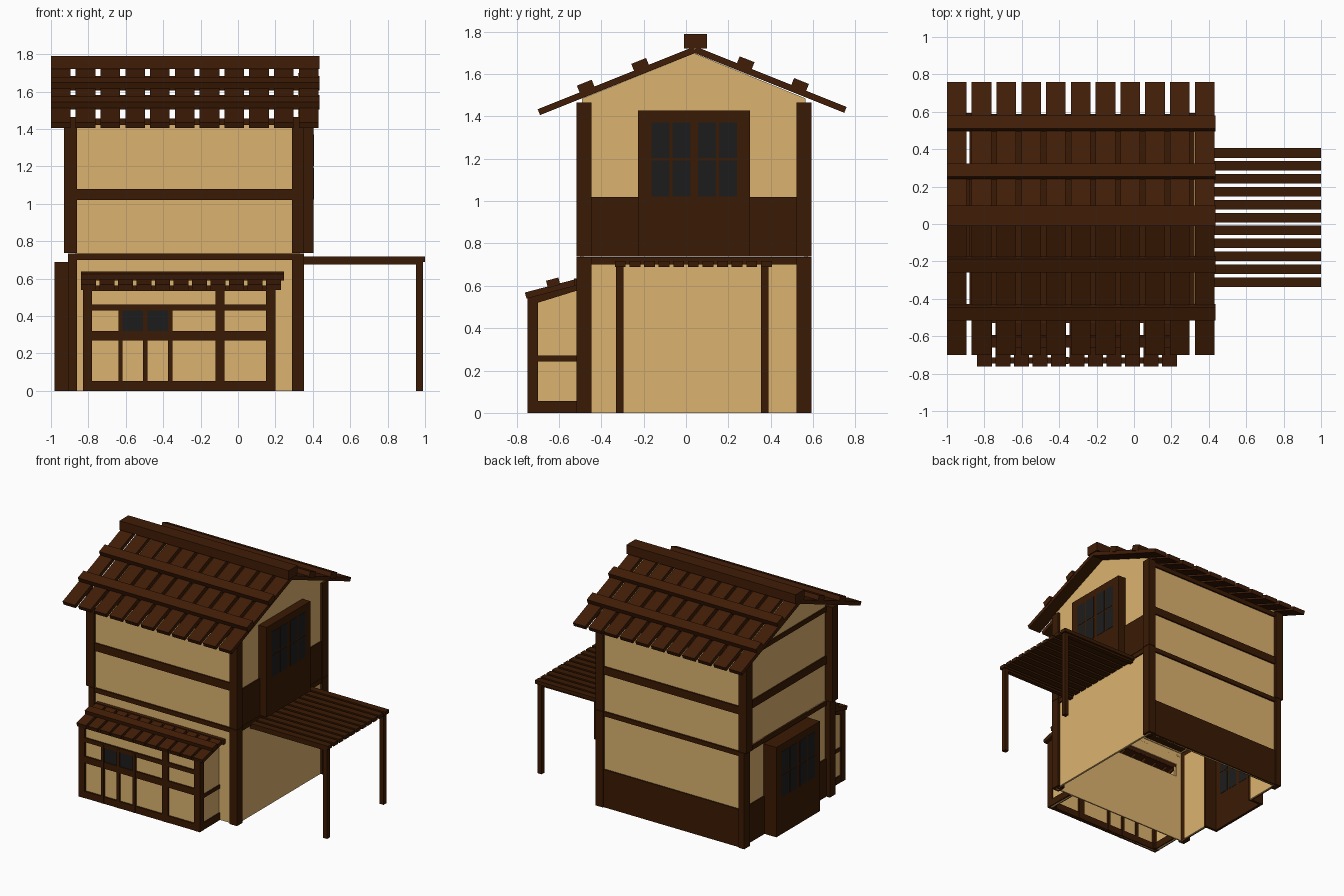
import bpy, bmesh, math
from mathutils import Matrix

if "Cube" in bpy.data.objects:
    bpy.data.objects.remove(bpy.data.objects["Cube"])


def material(name, rgb):
    m = bpy.data.materials.new(name)
    m.diffuse_color = (*rgb, 1)
    m.use_nodes = True
    m.node_tree.nodes["Principled BSDF"].inputs["Base Color"].default_value = m.diffuse_color
    return m


WOOD = material("dark_wood", (0.042, 0.010, 0.001))
ROOF = material("roof_wood", (0.052, 0.012, 0.002))
WALL = material("tan_plaster", (0.72, 0.45, 0.16))
GLASS = material("dark_glass", (0.012, 0.012, 0.012))


def finish(bm, name, mat):
    bmesh.ops.recalc_face_normals(bm, faces=bm.faces)
    me = bpy.data.meshes.new(name)
    bm.to_mesh(me)
    bm.free()
    me.materials.append(mat)
    ob = bpy.data.objects.new(name, me)
    bpy.context.collection.objects.link(ob)
    return ob


def box(name, x0, x1, y0, y1, z0, z1, mat=WOOD):
    bm = bmesh.new()
    m = Matrix.Translation(((x0 + x1) / 2, (y0 + y1) / 2, (z0 + z1) / 2))
    bmesh.ops.create_cube(bm, size=1, matrix=m @ Matrix.Diagonal((x1 - x0, y1 - y0, z1 - z0, 1)))
    return finish(bm, name, mat)


def prism(name, x0, x1, profile, mat):
    """Extrude a (y, z) profile from x0 to x1."""
    bm = bmesh.new()
    f = bm.faces.new([bm.verts.new((x0, y, z)) for y, z in profile])
    r = bmesh.ops.extrude_face_region(bm, geom=[f])
    vs = [v for v in r["geom"] if isinstance(v, bmesh.types.BMVert)]
    bmesh.ops.translate(bm, verts=vs, vec=(x1 - x0, 0, 0))
    return finish(bm, name, mat)


def plank(name, x0, x1, a, b, thick, mat, lift=0):
    """Board along x whose cross-section follows the line a-b in (y, z)."""
    ang = math.atan2(b[1] - a[1], b[0] - a[0])
    s = 1 if math.cos(ang) > 0 else -1
    ny, nz = -math.sin(ang) * s, math.cos(ang) * s
    lo, hi = lift - thick / 2, lift + thick / 2
    pts = [(p[0] + ny * h, p[1] + nz * h) for p, h in ((a, lo), (b, lo), (b, hi), (a, hi))]
    return prism(name, x0, x1, pts, mat)


# lower front wall, open behind the bay roof
for x0, x1, z0, z1 in ((-0.82, 0.19, 0, 0.53), (-0.82, 0.19, 0.63, 0.735),
                       (-0.88, -0.82, 0, 0.735), (0.19, 0.33, 0, 0.735)):
    box("front_wall_lower", x0, x1, -0.50, -0.49, z0, z1, WALL)
# remaining walls and gables
box("back_wall_lower", -0.87, 0.33, 0.56, 0.575, 0, 0.737, WALL)
box("front_wall_upper", -0.87, 0.33, -0.50, -0.485, 0.735, 1.45, WALL)
box("back_wall_upper", -0.87, 0.33, 0.56, 0.575, 0.735, 1.45, WALL)
box("right_wall_lower", 0.32, 0.335, -0.49, 0.56, 0, 0.735, WALL)
for y0, y1 in ((-0.49, -0.22), (0.295, 0.56)):
    box("left_wall_lower", -0.87, -0.86, y0, y1, 0, 0.735, WALL)
    box("left_wainscot", -0.88, -0.87, y0, y1, 0, 0.29)
gable = [(-0.49, 0.738), (0.565, 0.738), (0.565, 1.485), (0.04, 1.698), (-0.49, 1.485)]
for side, x0, x1 in (("left", -0.87, -0.855), ("right", 0.321, 0.335)):
    prism(side + "_gable_wall", x0, x1, gable, WALL)
box("attic_floor", -0.86, 0.325, -0.49, 0.565, 1.41, 1.43)
box("upper_floor", -0.86, 0.325, -0.485, 0.565, 0.745, 0.76)

# corner posts
for yn, y0, y1 in (("front", -0.517, -0.447), ("back", 0.523, 0.593)):
    box(yn + "_left_post_lower", -0.91, -0.86, y0, y1, 0, 0.735)
    box(yn + "_right_post_lower", 0.29, 0.353, y0, y1, 0, 0.735)
    box(yn + "_left_post_upper", -0.93, -0.86, y0, y1, 0.738, 1.465)
    box(yn + "_right_post_upper", 0.29, 0.353, y0, y1, 0.738, 1.465)

# horizontal beams
for z0, z1 in ((0.70, 0.735), (1.02, 1.08), (1.42, 1.455)):
    box("front_beam", -0.88, 0.33, -0.511, -0.49, z0, z1)
    box("back_beam", -0.88, 0.33, 0.565, 0.587, z0, z1)
    box("left_beam", -0.88, -0.86, -0.47, 0.54, z0, z1)
box("right_beam", 0.33, 0.345, -0.47, 0.54, 0.70, 0.735)

# dark wood wainscots
box("back_wainscot", -0.88, 0.33, 0.565, 0.585, 0, 0.29)
box("right_upper_wainscot", 0.33, 0.345, -0.47, 0.54, 0.738, 1.02)

# projecting side windows: hollow boxes with eight panes each
for name, s, wall, out, z in (("right_window", 1, 0.325, 0.403, 0.738), ("left_window", -1, -0.86, -0.98, 0)):
    inner = out - s * 0.02
    xa, xb = sorted((wall, out))
    fa, fb = sorted((inner, out))
    box(name + "_face", fa, fb, -0.227, 0.303, z, z + 0.69)
    box(name + "_top", xa, xb, -0.227, 0.303, z + 0.67, z + 0.69)
    for y in (-0.227, 0.283):
        box(name + "_cheek", xa, xb, y, y + 0.02, z, z + 0.69)
    for y in (-0.163, -0.063, 0.057, 0.157):
        for dz in (0.285, 0.465):
            box(name + "_pane", fa - 0.002, fb + 0.002, y, y + 0.085, z + dz, z + dz + 0.168, GLASS)

# main roof: two slopes of slats, battens and a ridge beam
RIDGE = (0.042, 1.715)
for side, eave, battens in (("front", (-0.695, 1.420), (-0.462, -0.205)),
                            ("back", (0.753, 1.431), (0.27, 0.527))):
    k = (eave[1] - RIDGE[1]) / (eave[0] - RIDGE[0])
    for i in range(11):
        x = -1 + i * 0.1325
        plank(side + "_roof_slat", x, x + 0.105, RIDGE, eave, 0.03, ROOF)
    for y in battens:
        a, b = [(yy, RIDGE[1] + k * (yy - RIDGE[0])) for yy in (y - 0.035, y + 0.035)]
        plank(side + "_roof_batten", -1, 0.437, a, b, 0.045, ROOF, 0.027)
box("ridge_beam", -1, 0.437, -0.01, 0.098, 1.72, 1.79, ROOF)

# front bay: panels, frame and lattice
box("bay_front_panel", -0.82, 0.19, -0.733, -0.725, 0, 0.56, WALL)
for z0, z1 in ((0, 0.052), (0.27, 0.32), (0.43, 0.462), (0.535, 0.562)):
    box("bay_front_rail", -0.82, 0.19, -0.746, -0.715, z0, z1)
for x0, x1, z1 in ((-0.12, -0.073, 0.54), (-0.64, -0.617, 0.45),
                   (-0.507, -0.484, 0.45), (-0.373, -0.35, 0.45)):
    box("bay_mullion", x0, x1, -0.748, -0.71, 0, z1)
for x in (-0.617, -0.484):
    box("bay_pane", x, x + 0.111, -0.74, -0.72, 0.32, 0.43, GLASS)
for x0, x1, p0 in ((-0.83, -0.78, -0.82), (0.15, 0.20, 0.175)):
    box("bay_corner_post", x0, x1, -0.748, -0.70, 0, 0.545)
    prism("bay_side_panel", p0, p0 + 0.015, [(-0.73, 0), (-0.50, 0), (-0.50, 0.61), (-0.73, 0.54)], WALL)
    prism("bay_top_rail", p0 - 0.01, p0 + 0.025,
          [(-0.748, 0.505), (-0.50, 0.582), (-0.50, 0.615), (-0.748, 0.545)], WOOD)
    for z0, z1 in ((0, 0.055), (0.243, 0.27)):
        box("bay_side_rail", p0 - 0.008, p0 + 0.023, -0.72, -0.50, z0, z1)

# bay roof
for i in range(11):
    x = -0.84 + i * 0.099
    plank("bay_roof_slat", x, x + 0.08, (-0.505, 0.62), (-0.757, 0.554), 0.03, ROOF)
plank("bay_roof_batten", -0.84, 0.245, (-0.65, 0.582), (-0.592, 0.597), 0.035, ROOF, 0.026)
box("bay_roof_top_board", -0.84, 0.245, -0.53, -0.502, 0.60, 0.635, ROOF)

# side pergola
for i in range(11):
    y = -0.336 + i * 0.0690
    box("pergola_slat", 0.33, 1.0, y, y + 0.051, 0.69, 0.717)
for y in (-0.33, 0.355):
    box("pergola_beam", 0.33, 0.985, y, y + 0.035, 0.675, 0.692)
    box("pergola_post", 0.953, 0.988, y, y + 0.035, 0, 0.69)
